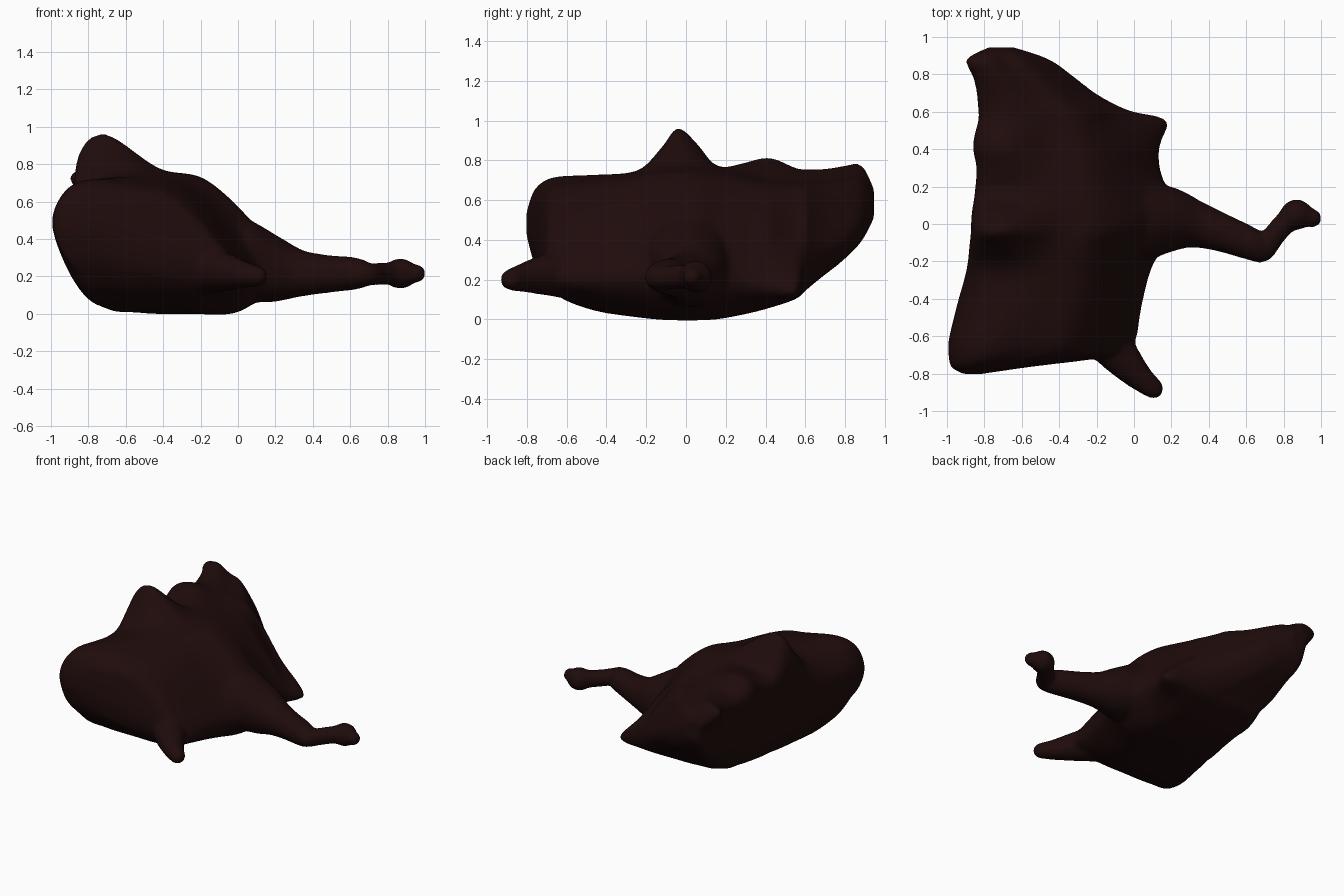
import bpy, bmesh
from mathutils import Vector, Matrix


def lerp(a, b, t):
    return a + (b - a) * t


def clamp(t):
    return min(max(t, 0.0), 1.0)


def spline(points, steps, closed=False):
    """Smooth curve through tuples of any size."""
    n = len(points)
    pick = (lambda i: points[i % n]) if closed else (lambda i: points[min(max(i, 0), n - 1)])
    out = []
    for i in range(n if closed else n - 1):
        for s in range(steps):
            t = s / steps
            out.append(tuple(
                0.5 * (2 * b + (c - a) * t + (2 * a - 5 * b + 4 * c - d) * t * t
                       + (3 * b - a - 3 * c + d) * t ** 3)
                for a, b, c, d in zip(pick(i - 1), pick(i), pick(i + 1), pick(i + 2))))
    if not closed:
        out.append(tuple(points[-1]))
    return out


# Body stations: y, left x, right x, crest x, crest z, shoulder z, right edge z, bottom z
STATIONS = [
    (-0.803, -0.91, -0.82, -0.86, 0.54, 0.53, 0.48, 0.43),
    (-0.765, -0.98, -0.56, -0.85, 0.65, 0.62, 0.39, 0.29),
    (-0.70, -0.99, -0.08, -0.81, 0.705, 0.66, 0.25, 0.18),
    (-0.62, -0.99, 0.01, -0.78, 0.72, 0.69, 0.20, 0.105),
    (-0.45, -0.95, 0.04, -0.70, 0.725, 0.71, 0.20, 0.045),
    (-0.25, -0.90, 0.09, -0.68, 0.74, 0.735, 0.20, 0.015),
    (-0.12, -0.88, 0.16, -0.71, 0.87, 0.765, 0.22, 0.002),
    (-0.04, -0.87, 0.23, -0.71, 0.965, 0.775, 0.24, 0.0),
    (0.06, -0.87, 0.24, -0.71, 0.88, 0.77, 0.24, 0.0),
    (0.16, -0.86, 0.19, -0.68, 0.765, 0.755, 0.20, 0.005),
    (0.30, -0.85, 0.14, -0.68, 0.79, 0.73, 0.18, 0.03),
    (0.42, -0.87, 0.14, -0.70, 0.815, 0.71, 0.16, 0.06),
    (0.555, -0.84, 0.18, -0.68, 0.76, 0.70, 0.15, 0.105),
    (0.605, -0.84, -0.02, -0.68, 0.755, 0.70, 0.22, 0.15),
    (0.69, -0.85, -0.19, -0.70, 0.757, 0.70, 0.31, 0.22),
    (0.78, -0.87, -0.31, -0.74, 0.77, 0.71, 0.38, 0.29),
    (0.88, -0.91, -0.45, -0.80, 0.78, 0.72, 0.47, 0.39),
    (0.945, -0.79, -0.64, -0.73, 0.66, 0.64, 0.57, 0.51),
]


def section(y, xl, xr, xt, zt, zs, zr, zb):
    """Closed cross-section: steep left wall, sloping back, full flat belly."""
    zl = max(min(0.46, zt - 0.08), (zt + zb) / 2)
    back = clamp((y + 0.4) / 0.3)
    wall = xl + 0.02 * back + 0.03 * clamp(y / 0.15) * clamp((0.95 - y) / 0.06)
    wall += 0.05 * clamp((y - 0.65) / 0.2) * clamp((0.95 - y) / 0.06)
    core = min(xr, 0.14 - 0.75 * (y - 0.4)) if y > 0.4 else xr
    ring = [
        (wall, zl),
        (lerp(xl, xt, lerp(0.3, 0.08, back)), lerp(zl, zt, 0.73)),
        (xt, zt),
        (lerp(xt, core, 0.31), zs),
        (lerp(xt, core, 0.56), lerp(zs, zr, 0.10)),
        (lerp(xt, core, 0.82), lerp(zs, zr, 0.52)),
        (xr, zr),
        (lerp(xr, wall, 0.20), lerp(zb, zr, 0.08)),
        (lerp(xr, wall, 0.45), zb),
        (lerp(xr, wall, 0.70), lerp(zb, zl, 0.015)),
        (lerp(xr, wall, 0.87), lerp(zb, zl, 0.13)),
    ]
    return [(x, y, z) for x, z in spline(ring, 6, closed=True)]


bm = bmesh.new()

# Main body loft with capped ends
rings = [[bm.verts.new(p) for p in section(*s)] for s in spline(STATIONS, 4)]
for a, b in zip(rings, rings[1:]):
    for i in range(len(a)):
        j = (i + 1) % len(a)
        bm.faces.new((a[i], a[j], b[j], b[i]))
bm.faces.new(rings[0])
bm.faces.new(rings[-1])
bmesh.ops.recalc_face_normals(bm, faces=bm.faces)


def limb(points, steps):
    """Tapering limb from overlapping balls (x, y, z, radius)."""
    for x, y, z, r in spline(points, steps):
        bmesh.ops.create_icosphere(bm, subdivisions=3, radius=r,
                                   matrix=Matrix.Translation(Vector((x, y, z))))


# Long bent tail with knobs at the joint and tip
limb([(0.0, 0.01, 0.29, 0.22), (0.16, 0.025, 0.24, 0.18), (0.30, 0.005, 0.218, 0.132),
      (0.45, -0.04, 0.213, 0.106), (0.62, -0.105, 0.215, 0.088), (0.69, -0.145, 0.21, 0.06),
      (0.75, -0.06, 0.212, 0.062), (0.835, 0.035, 0.215, 0.064), (0.868, 0.05, 0.215, 0.084),
      (0.90, 0.045, 0.215, 0.062), (0.958, 0.03, 0.215, 0.05)], 6)
# Short front spur
limb([(-0.17, -0.58, 0.23, 0.13), (-0.08, -0.70, 0.225, 0.105),
      (0.025, -0.815, 0.21, 0.074), (0.105, -0.88, 0.20, 0.056)], 6)

mesh = bpy.data.meshes.new("body")
bm.to_mesh(mesh)
bm.free()
body = bpy.data.objects.new("body", mesh)
bpy.context.collection.objects.link(body)

# One dark colour
mat = bpy.data.materials.new("dark_brown")
mat.diffuse_color = (0.014, 0.0035, 0.0035, 1.0)
mesh.materials.append(mat)

# Fuse the parts into one smooth skin
fuse = body.modifiers.new("fuse", 'REMESH')
fuse.mode = 'VOXEL'
fuse.voxel_size = 0.016
fuse.use_smooth_shade = True
soften = body.modifiers.new("soften", 'SMOOTH')
soften.factor = 0.5
soften.iterations = 12
